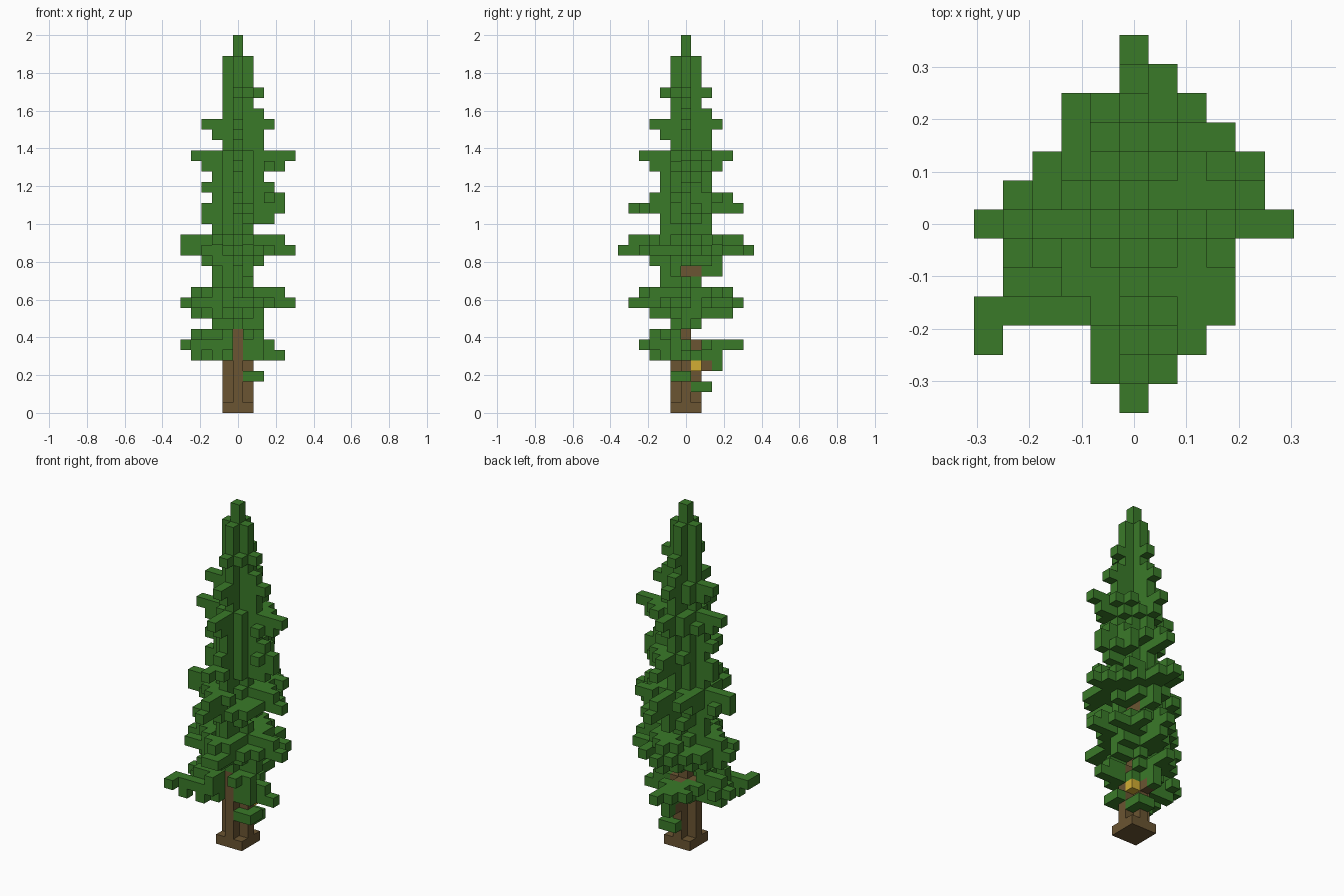
import bpy, bmesh, random
from mathutils import Vector

if "Cube" in bpy.data.objects:
    bpy.data.objects.remove(bpy.data.objects["Cube"], do_unlink=True)

random.seed(5)
SIZE = 2 / 36          # edge of one block
FIRST = 5              # lowest full foliage layer

# Reach of each foliage layer in blocks: -x, +x, -y, +y
REACH = [
    (4, 4, 3, 3), (5, 3, 4, 5), (4, 2, 3, 0), (2, 2, 1, 1), (4, 2, 3, 4),
    (5, 5, 5, 5), (4, 4, 4, 4), (2, 1, 2, 1), (2, 1, 2, 3), (3, 2, 3, 3),
    (5, 5, 6, 6), (5, 4, 5, 5), (2, 1, 2, 2), (3, 3, 2, 2), (3, 4, 5, 5),
    (2, 4, 3, 4), (3, 3, 2, 2), (2, 2, 2, 2), (3, 4, 3, 3), (4, 5, 4, 4),
    (1, 2, 1, 2), (2, 2, 2, 2), (3, 3, 3, 3), (1, 2, 1, 2), (1, 1, 1, 1),
    (1, 2, 2, 2)]
# Widest span in x of the whole crown, for each row from front to back
SPAN = [(0, 0), (-1, 1), (-1, 2), (-5, 3), (-4, 3), (-4, 3), (-5, 5),
        (-4, 4), (-3, 4), (-2, 3), (-2, 2), (0, 1), (0, 0)]
PLUS = [(0, 0), (1, 0), (-1, 0), (0, 1), (0, -1)]
SIDES = [Vector(v) for v in ((1, 0, 0), (-1, 0, 0), (0, 1, 0),
                             (0, -1, 0), (0, 0, 1), (0, 0, -1))]


def in_span(x, y):
    low, high = SPAN[y + 6]
    return low <= x <= high


def bare(x, y, k):
    """Gaps in the foliage that leave the trunk in sight."""
    return ((k < 8 and x == 0 and y < 0) or (k == 6 and x > 0 and y == 1)
            or (k == 7 and x > -2 and y == 0)
            or (k == 13 and x > 0 and y in (0, 1)))


def neighbour(cell, side):
    return tuple(int(c + s) for c, s in zip(cell, side))


# Trunk: square foot, cross-shaped stem, thin core and two stubs
trunk = {(x, y, 0) for x in (-1, 0, 1) for y in (-1, 0, 1)}
trunk |= {(x, y, k) for x, y in PLUS for k in range(1, 7)}
trunk |= {(0, 0, k) for k in range(7, 14)}
trunk |= {(0, -1, 7), (0, 2, 4), (0, 1, 13)}
nest = {(1, 1, 4)}

# Crown: open diamond layers with a full-length branch on each axis
leaves = set()
for k, (left, right, front, back) in enumerate(REACH, FIRST):
    chance = 0.42 if k < 20 else 0.28
    for x in range(-left, right + 1):
        for y in range(-front, back + 1):
            if not in_span(x, y) or bare(x, y, k):
                continue
            d = (abs(x) / ((right if x > 0 else left) + 0.5)
                 + abs(y) / ((back if y > 0 else front) + 0.5))
            core = d < 0.55 or (d < 0.9 and abs(x) == abs(y) == 1 and k < 25)
            if x == 0 or y == 0 or core or (d < 1.03 and random.random() < chance):
                leaves.add((x, y, k))

# Pointed tip
leaves |= {(x, y, k) for x, y in PLUS for k in range(31, 34)}
leaves |= {(0, 0, 34), (0, 0, 35)}

# Small low sprigs, and twigs beside the bare patches
leaves |= {(1, -1, 3), (2, -1, 3), (2, 0, 3), (1, 1, 2), (1, 2, 2),
           (0, 2, 2), (0, 3, 4)}
leaves |= {(-1, -1, 7), (-1, -2, 7), (-1, -3, 7), (1, -1, 7), (2, -1, 7),
           (-2, -1, 7), (1, -1, 13)}

# Drop loose blocks that touch nothing
everything = leaves | trunk
reached, stack = {(0, 0, 0)}, [(0, 0, 0)]
while stack:
    cell = stack.pop()
    for side in SIDES:
        n = neighbour(cell, side)
        if n in everything and n not in reached:
            reached.add(n)
            stack.append(n)
leaves &= reached


def grow_inward(x, y, k):
    """Add a stepped twig from a tip towards the trunk."""
    while (x, y, k) not in leaves | trunk and (x, y) != (0, 0):
        leaves.add((x, y, k))
        if abs(x) >= abs(y):
            x -= 1 if x > 0 else -1
        else:
            y -= 1 if y > 0 else -1


# Long low branch at the front right, with side twigs
leaves.discard((-5, -3, 6))
grow_inward(-5, -3, 6)
leaves |= {(-5, -4, 6), (-4, -3, 5), (-2, -3, 5), (-2, -2, 5),
           (-3, -2, 6), (-3, -2, 7), (-2, -2, 7), (-1, -2, 6)}

# Fill out the crown with twigs wherever the plan is still open
covered = {(x, y) for x, y, k in leaves}
for row, (low, high) in enumerate(SPAN):
    for x in range(low, high + 1):
        if (x, row - 6) not in covered:
            grow_inward(x, row - 6, random.choice((10, 15, 16)))

leaves -= trunk | nest
everything = leaves | trunk | nest


def material(name, colour):
    mat = bpy.data.materials.new(name)
    mat.use_nodes = True
    mat.diffuse_color = (*colour, 1)
    bsdf = next(n for n in mat.node_tree.nodes if n.type == 'BSDF_PRINCIPLED')
    bsdf.inputs["Base Color"].default_value = (*colour, 1)
    return mat


def build(name, cells, mat):
    """Make one mesh from the open sides of a set of blocks."""
    bm = bmesh.new()
    for cell in sorted(cells):
        centre = Vector(cell) + Vector((0, 0, 0.5))
        for side in SIDES:
            if neighbour(cell, side) in everything:
                continue
            u = Vector((side.y, side.z, side.x))
            v = side.cross(u)
            corners = (u + v, v - u, -u - v, u - v)
            bm.faces.new([bm.verts.new((centre + (side + c) / 2) * SIZE)
                          for c in corners])
    bmesh.ops.remove_doubles(bm, verts=bm.verts, dist=SIZE / 100)
    mesh = bpy.data.meshes.new(name)
    bm.to_mesh(mesh)
    bm.free()
    mesh.materials.append(mat)
    bpy.context.collection.objects.link(bpy.data.objects.new(name, mesh))


build("trunk", trunk, material("bark brown", (0.145, 0.09, 0.032)))
build("foliage", leaves, material("needle green", (0.042, 0.195, 0.022)))
build("nest", nest, material("straw yellow", (0.65, 0.42, 0.034)))
